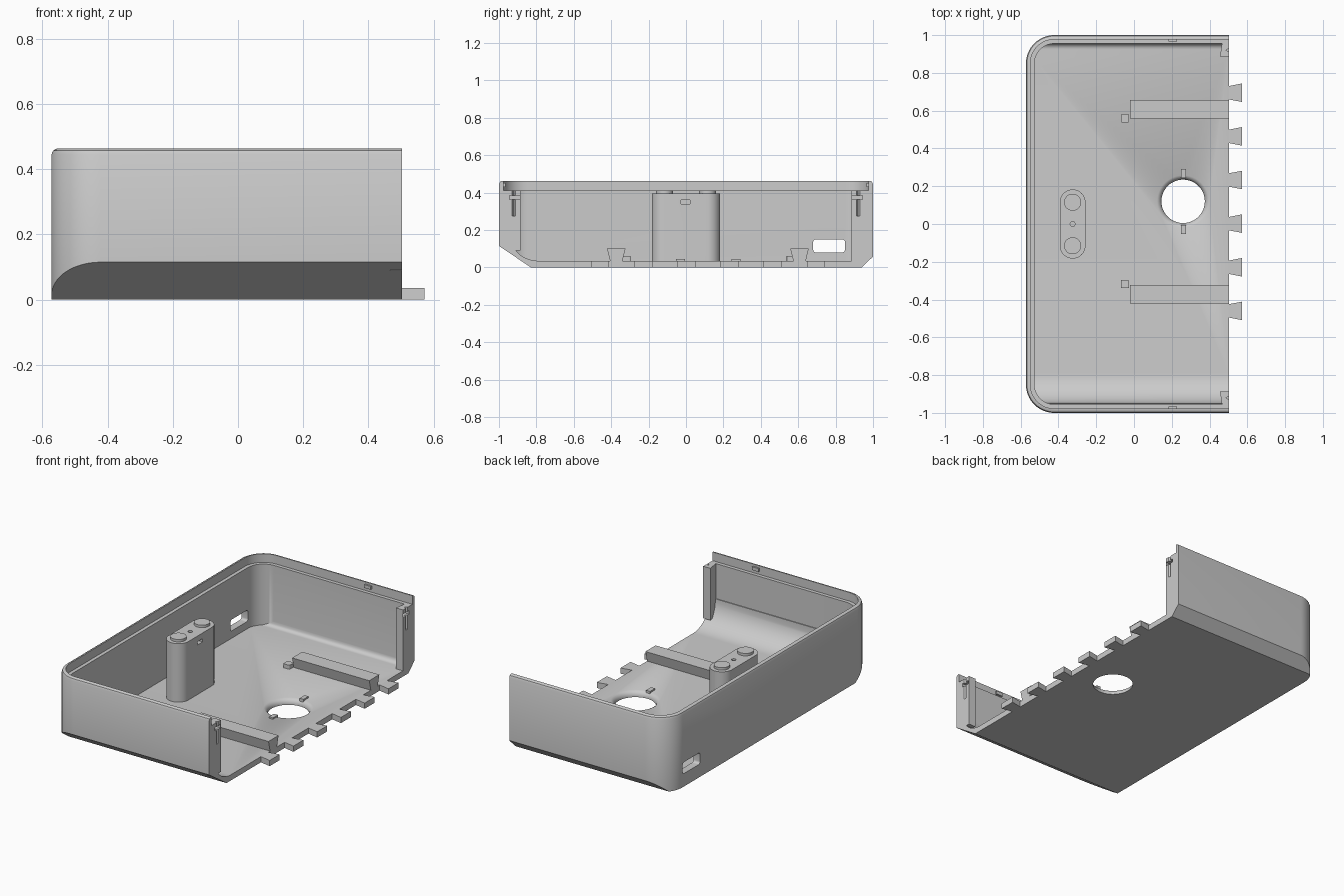
import bpy, bmesh
from math import pi, sin, cos, radians
from mathutils import Vector

cube = bpy.data.objects.get("Cube")
if cube:
    bpy.data.objects.remove(cube)

grey = bpy.data.materials.new("light grey plastic")
grey.use_nodes = True
grey.diffuse_color = (0.6, 0.6, 0.6, 1)
grey.node_tree.nodes["Principled BSDF"].inputs["Base Color"].default_value = (0.6, 0.6, 0.6, 1)

OPEN_X, LEFT_X, TOP, FLOOR, LEDGE = 0.503, -0.572, 0.463, 0.035, 0.41


def loft(name, layers, axis="z"):
    """Closed solid through matching outlines [(points, height), ...] along an axis."""
    place = {"z": lambda a, b, h: (a, b, h), "x": lambda a, b, h: (h, a, b)}[axis]
    bm = bmesh.new()
    rings = [[bm.verts.new(place(a, b, h)) for a, b in pts] for pts, h in layers]
    n = len(rings[0])
    for low, high in zip(rings, rings[1:]):
        for i in range(n):
            j = (i + 1) % n
            bm.faces.new((low[i], low[j], high[j], high[i]))
    bm.faces.new(rings[0][::-1])
    bm.faces.new(rings[-1])
    bmesh.ops.recalc_face_normals(bm, faces=bm.faces)
    mesh = bpy.data.meshes.new(name)
    bm.to_mesh(mesh)
    bm.free()
    mesh.materials.append(grey)
    ob = bpy.data.objects.new(name, mesh)
    bpy.context.collection.objects.link(ob)
    return ob


def prism(name, pts, lo, hi, axis="z"):
    return loft(name, [(pts, lo), (pts, hi)], axis)


def rect(cx, cy, w, h):
    return [(cx + sx * w / 2, cy + sy * h / 2) for sx, sy in ((-1, -1), (1, -1), (1, 1), (-1, 1))]


def arc(cx, cy, r, a0, a1, n):
    return [(cx + r * cos(radians(a0 + (a1 - a0) * i / n)),
             cy + r * sin(radians(a0 + (a1 - a0) * i / n))) for i in range(n + 1)]


def circle(cx, cy, r, n=48):
    return arc(cx, cy, r, 0, 360, n)[:-1]


def rounded(cx, cy, w, h, r, n=6):
    pts = []
    for k, (sx, sy) in enumerate(((1, 1), (-1, 1), (-1, -1), (1, -1))):
        pts += arc(cx + sx * (w / 2 - r), cy + sy * (h / 2 - r), r, 90 * k, 90 * k + 90, n)
    return pts


def plan(inset, right=OPEN_X):
    """Case outline: left corners rounded, right end square."""
    r, x, y = 0.15 - inset, LEFT_X + inset, 1 - inset
    return ([(right, y)] + arc(x + r, y - r, r, 90, 180, 16)
            + arc(x + r, r - y, r, 180, 270, 16) + [(right, -y)])


def combine(target, tool, operation):
    mod = target.modifiers.new("cut", "BOOLEAN")
    mod.operation, mod.solver, mod.object = operation, "EXACT", tool
    tool.hide_render = True
    bpy.context.view_layer.objects.active = target
    bpy.ops.object.modifier_apply(modifier=mod.name)
    bpy.data.objects.remove(tool)


def smooth(ob, angle=32):
    bpy.ops.object.select_all(action="DESELECT")
    ob.select_set(True)
    bpy.context.view_layer.objects.active = ob
    bpy.ops.object.shade_smooth_by_angle(angle=radians(angle))


# Outer shell with softened rim and chamfered underside
shell = loft("case_shell", [(plan(0), 0), (plan(0), TOP - 0.018), (plan(0.005), TOP - 0.006),
                            (plan(0.016), TOP)])
outer = [(-0.83, 0), (0.94, 0), (1, 0.058), (1.02, 0.058), (1.02, 0.6), (-1.02, 0.6),
         (-1.02, 0.115), (-1, 0.115)]
combine(shell, prism("outer_profile", outer, -0.8, 0.8, "x"), "INTERSECT")

# Cavity: plan outline limited by the filleted cross-section
cavity = prism("cavity", plan(0.045, 0.7), -0.1, 0.6)
inner = (arc(-0.79, FLOOR + 0.16, 0.16, 180, 270, 14) + arc(0.925, FLOOR + 0.03, 0.03, 270, 360, 6)
         + [(1.1, FLOOR + 0.03), (1.1, 0.55), (-1.1, 0.55), (-1.1, FLOOR + 0.16)])
combine(cavity, prism("inner_profile", inner, -0.8, 0.8, "x"), "INTERSECT")
combine(shell, cavity, "DIFFERENCE")

# Stepped rim, round floor opening and side port
combine(shell, prism("rim_step", plan(0.023, 0.7), LEDGE, 0.6), "DIFFERENCE")
flare = [(0.115, -0.1), (0.115, 0.008), (0.119, 0.02), (0.127, 0.029), (0.139, 0.0355), (0.139, 0.1)]
combine(shell, loft("floor_opening", [(circle(0.26, 0.12, r), z) for r, z in flare]), "DIFFERENCE")
combine(shell, prism("side_port", rounded(0.765, 0.115, 0.17, 0.07, 0.015), -0.7, -0.45, "x"), "DIFFERENCE")
smooth(shell)

# Mounting post with two studs, a pilot hole and a side slot
PX = -0.325
post = prism("mounting_post", rounded(PX, 0, 0.136, 0.366, 0.0679, 10), FLOOR - 0.01, 0.395)
combine(post, prism("pilot_hole", circle(PX, 0, 0.013, 16), 0.3, 0.5), "DIFFERENCE")
combine(post, prism("post_slot", rect(-0.003, 0.35, 0.05, 0.02), PX + 0.02, PX + 0.1, "x"), "DIFFERENCE")
smooth(post)
for side, y in (("front", -0.115), ("back", 0.115)):
    smooth(prism(f"{side}_post_stud", circle(PX, y, 0.045, 32), 0.38, LEDGE))

# Dovetail rails with a small stop block at the inner end
for side, y, stop_y in (("front", -0.373, -0.318), ("back", 0.607, 0.56)):
    rail = [(y - 0.032, FLOOR - 0.005), (y + 0.032, FLOOR - 0.005), (y + 0.049, 0.1), (y - 0.049, 0.1)]
    prism(f"{side}_rail", rail, -0.022, OPEN_X, "x")
    prism(f"{side}_rail_stop", rounded(-0.048, stop_y, 0.044, 0.044, 0.006, 3), FLOOR - 0.005, 0.06)

# Locating blocks beside the floor opening
for side, y in (("front", -0.03), ("back", 0.268)):
    prism(f"{side}_locating_block", rect(0.262, y, 0.027, 0.048), 0.02, 0.044)

# Row of dovetail joint tabs on the open edge
for i in range(6):
    y = 0.695 - 0.231 * i
    tab = [(0.495, y - 0.034), (0.572, y - 0.049), (0.572, y + 0.049), (0.495, y + 0.034)]
    prism(f"joint_tab_{i + 1}", tab, 0, FLOOR)

# Mirrored end columns with crossed slots, and rim catches
for side, s, base in (("front", -1, 0.09), ("back", 1, FLOOR - 0.005)):
    foot = [(0.455, s * 0.886), (OPEN_X, s * 0.886), (OPEN_X, s * 0.965), (0.467, s * 0.965)]
    column = prism(f"{side}_end_column", foot, base, LEDGE)
    notch = [(0.488, s * 0.92), (0.51, s * 0.906), (0.51, s * 0.934)]
    combine(column, prism("upright_slot", notch, 0.275, 0.5), "DIFFERENCE")
    combine(column, prism("cross_slot", rect(s * 0.916, 0.373, 0.056, 0.022), 0.475, 0.6, "x"), "DIFFERENCE")
    prism(f"{side}_rim_catch", rect(0.205, s * 0.973, 0.044, 0.014), 0.43, 0.45)
